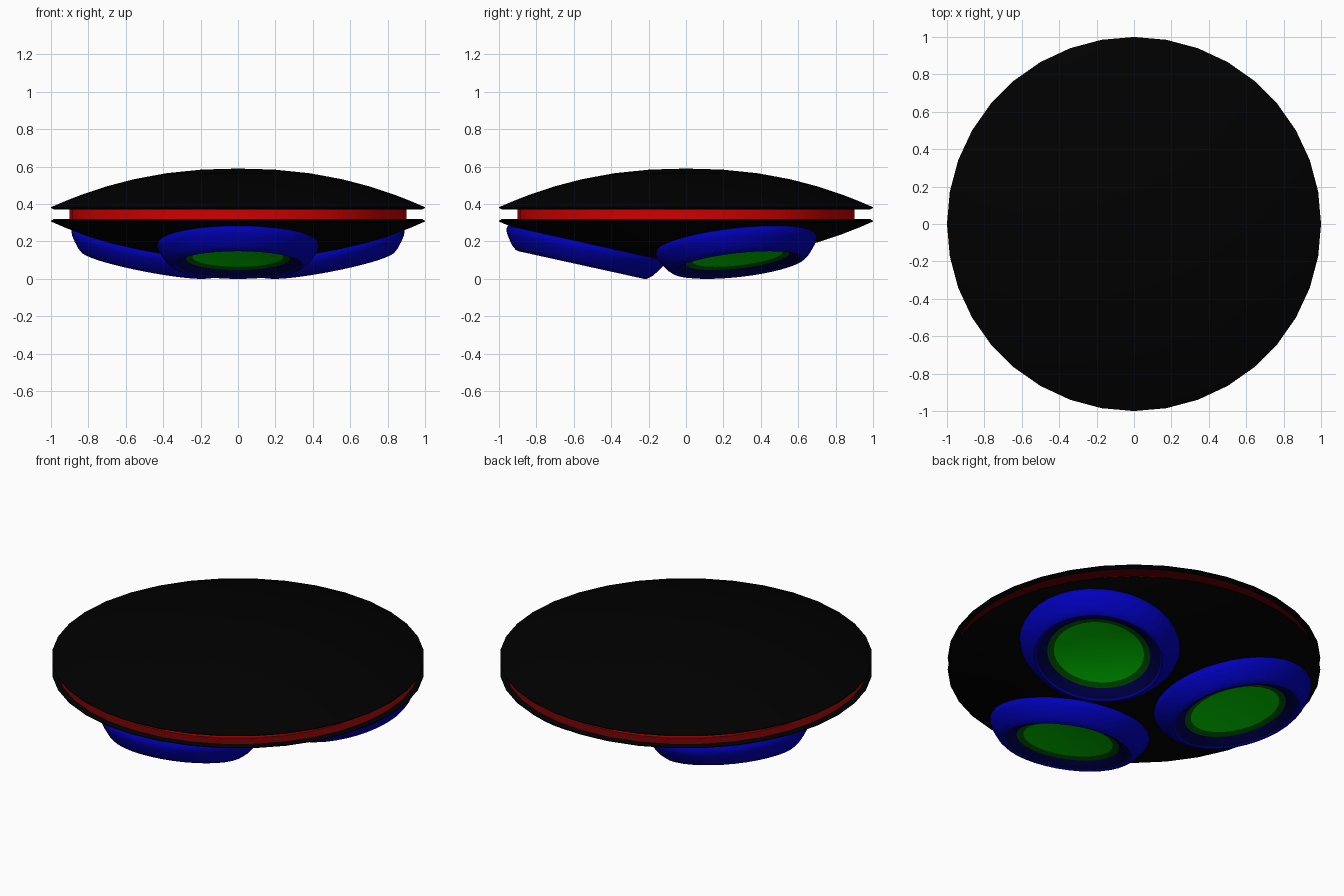
import bpy, bmesh, math
from mathutils import Matrix, Vector

cube = bpy.data.objects.get("Cube")
if cube:
    bpy.data.objects.remove(cube, do_unlink=True)


def material(name, colour):
    m = bpy.data.materials.new(name)
    m.use_nodes = True
    m.diffuse_color = (*colour, 1)
    m.node_tree.nodes["Principled BSDF"].inputs["Base Color"].default_value = (*colour, 1)
    return m


black = material("hull black", (0, 0, 0))
red = material("band red", (0.64, 0, 0))
dark_red = material("groove dark red", (0.13, 0, 0))
blue = material("pod blue", (0, 0, 0.5))
navy = material("pod inner navy", (0, 0, 0.09))
dark_green = material("lens rim dark green", (0, 0.11, 0))
green = material("lens green", (0, 0.62, 0))


def lathe(name, profile, mat, matrix=Matrix(), angle=30):
    """Spin a (radius, height) profile around z into a smooth-shaded object."""
    bm = bmesh.new()
    verts = [bm.verts.new((r, 0, z)) for r, z in profile]
    edges = [bm.edges.new(pair) for pair in zip(verts, verts[1:])]
    bmesh.ops.spin(bm, geom=verts + edges, cent=(0, 0, 0), axis=(0, 0, 1),
                   angle=math.tau, steps=36, use_duplicate=False)
    bmesh.ops.remove_doubles(bm, verts=bm.verts, dist=0.0005)
    bmesh.ops.recalc_face_normals(bm, faces=bm.faces)
    # Open dishes must face down, out of the pod
    if profile[0][0] != profile[-1][0]:
        if sum(f.normal.z * f.calc_area() for f in bm.faces) > 0:
            bmesh.ops.reverse_faces(bm, faces=bm.faces)
    mesh = bpy.data.meshes.new(name)
    bm.to_mesh(mesh)
    bm.free()
    mesh.materials.append(mat)
    ob = bpy.data.objects.new(name, mesh)
    bpy.context.collection.objects.link(ob)
    ob.matrix_world = matrix
    bpy.ops.object.select_all(action="DESELECT")
    ob.select_set(True)
    bpy.context.view_layer.objects.active = ob
    bpy.ops.object.shade_smooth_by_angle(angle=math.radians(angle))
    return ob


# Hull: two mirrored shallow domes around a middle plane
MID, RIM, CROWN, GROOVE = 0.345, 0.038, 0.245, 0.026
dome = [(0, GROOVE), (0.97, GROOVE), (0.985, GROOVE), (1, 0.034)]
for i in range(9):
    r = math.cos(math.pi / 2 * i / 8) if i < 8 else 0
    dome.append((r, RIM + (CROWN - RIM) * (1 - r ** 2.2)))
for name, side in (("upper_hull", 1), ("lower_hull", -1)):
    hull = lathe(name, [(r, MID + side * z) for r, z in dome], black)
    hull.data.materials.append(dark_red)
    # The flat faces inside the groove are dark red, up to a thin black lip
    for face in hull.data.polygons:
        flat = abs(face.normal.z) > 0.99 and abs(face.center.z - MID) < GROOVE + 0.002
        if flat and face.center.xy.length < 0.96:
            face.material_index = 1

# Band sandwiched between the domes
lathe("middle_band", [(0, MID - 0.025), (0.9, MID - 0.025),
                      (0.9, MID + 0.025), (0, MID + 0.025)], red)

# Three pods set square to the lower dome
shell = [(0.335, 0.006), (0.345, 0), (0.36, 0.004), (0.384, 0.024), (0.407, 0.054),
         (0.425, 0.081), (0.433, 0.105), (0.428, 0.12), (0.4, 0.133)]
wall = [(0.335, 0.006), (0.315, 0.012), (0.278, 0.034)]
lens_rim = [(0.278, 0.034), (0.243, 0.044)]
lens = [(0.243, 0.044), (0.18, 0.054), (0.1, 0.061), (0, 0.064)]
tilt = math.radians(12.4)
for name, degrees in (("front", -90), ("back_left", 30), ("back_right", 150)):
    place = (Matrix.Rotation(math.radians(degrees), 4, "Z")
             @ Matrix.Translation(Vector((0.56, 0, 0.074)))
             @ Matrix.Rotation(-tilt, 4, "Y"))
    for part, profile, mat in (("pod_shell", shell, blue), ("pod_inner_wall", wall, navy),
                               ("lens_rim", lens_rim, dark_green), ("lens", lens, green)):
        lathe(f"{name}_{part}", profile, mat, place, 40)
